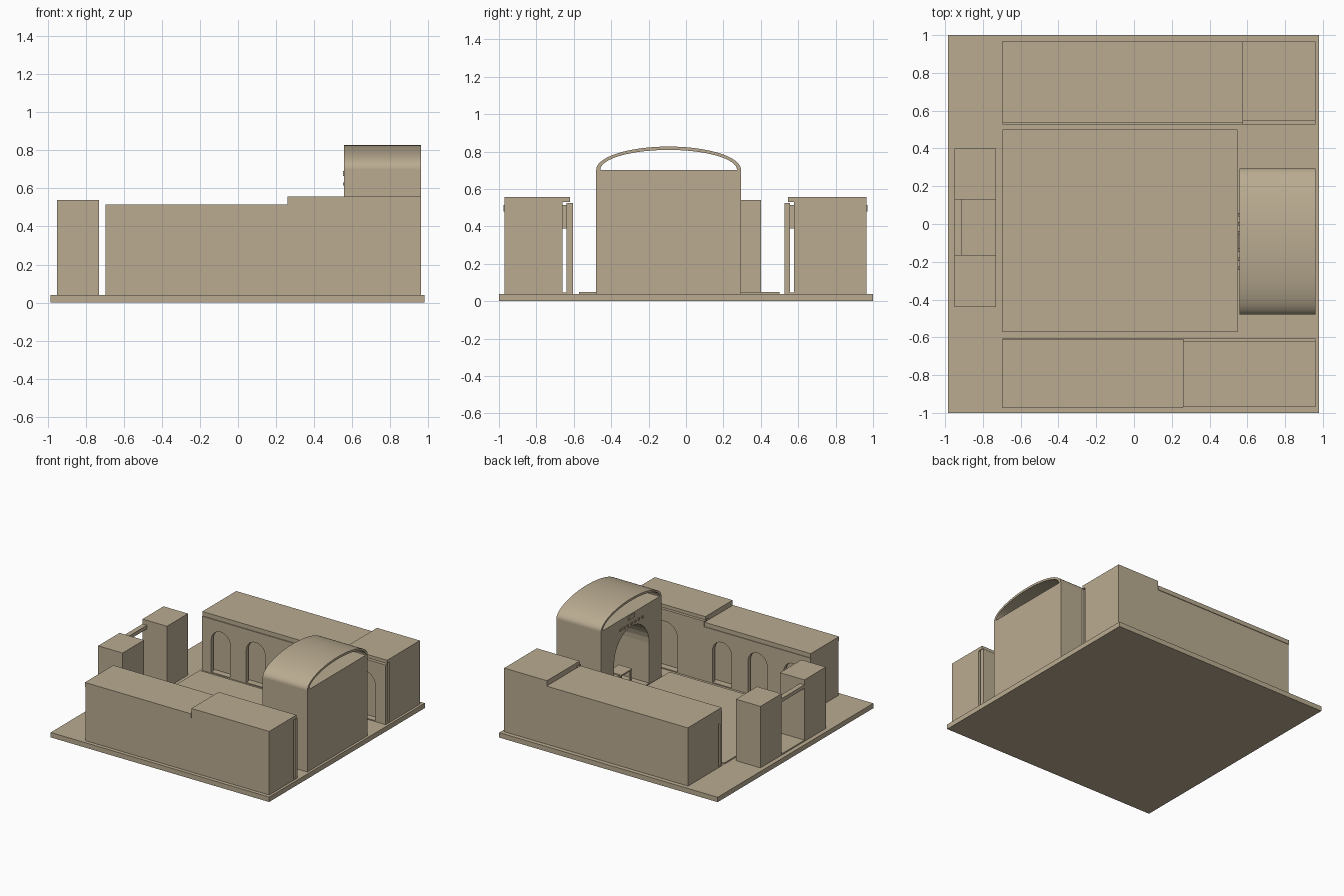
import bpy, bmesh, math

cube = bpy.data.objects.get("Cube")
if cube:
    bpy.data.objects.remove(cube, do_unlink=True)

stone = bpy.data.materials.new("sandstone")
stone.use_nodes = True
COLOUR = (0.49, 0.41, 0.285, 1)
stone.diffuse_color = COLOUR
bsdf = next(n for n in stone.node_tree.nodes if n.type == 'BSDF_PRINCIPLED')
bsdf.inputs["Base Color"].default_value = COLOUR
bsdf.inputs["Roughness"].default_value = 0.9


def prism(name, outline, axis, a, b):
    """Extrude a flat outline from a to b; 'y' takes (x, z), 'x' takes (y, z)."""
    bm = bmesh.new()
    place = (lambda u, v: (u, a, v)) if axis == 'y' else (lambda u, v: (a, u, v))
    face = bm.faces.new([bm.verts.new(place(u, v)) for u, v in outline])
    out = bmesh.ops.extrude_face_region(bm, geom=[face])
    step = (0, b - a, 0) if axis == 'y' else (b - a, 0, 0)
    moved = [g for g in out["geom"] if isinstance(g, bmesh.types.BMVert)]
    bmesh.ops.translate(bm, verts=moved, vec=step)
    bmesh.ops.recalc_face_normals(bm, faces=bm.faces)
    mesh = bpy.data.meshes.new(name)
    bm.to_mesh(mesh)
    bm.free()
    mesh.materials.append(stone)
    obj = bpy.data.objects.new(name, mesh)
    bpy.context.collection.objects.link(obj)
    return obj


def box(name, x, y, z):
    y0, y1 = sorted(y)
    return prism(name, [(x[0], z[0]), (x[1], z[0]), (x[1], z[1]), (x[0], z[1])], 'y', y0, y1)


def arc(centre, spring, rx, rz, n=16):
    """Half ellipse from low side to high side."""
    return [(centre - rx * math.cos(math.pi * i / n), spring + rz * math.sin(math.pi * i / n))
            for i in range(n + 1)]


def arched_wall(name, u0, u1, z0, z1, arches, axis, a, b):
    """Wall with openings; each arch is (centre, half width, crown height)."""
    outline = [(u0, z0)]
    for centre, r, crown in arches:
        outline += [(centre - r, z0)] + arc(centre, crown - r, r, r) + [(centre + r, z0)]
    outline += [(u1, z0), (u1, z1), (u0, z1)]
    return prism(name, outline, axis, a, b)


# Ground and courtyard
box("base", (-0.985, 0.98), (-1, 1), (0, 0.04))
box("courtyard", (-0.695, 0.547), (-0.572, 0.5), (0.03, 0.05))


# Long side wings with arcades facing the courtyard
def wing(name, s, split, arcade, body, low_roof, high_roof, low_arches, high_arch):
    side = lambda pair: (s * pair[0], s * pair[1])
    low, high = (-0.695, split), (split, 0.96)
    box(name + "_low_body", low, side(body), (0.03, 0.48))
    box(name + "_high_body", high, side(body), (0.03, 0.53))
    box(name + "_low_roof", low, side(low_roof), (0.48, 0.515))
    box(name + "_high_roof", high, side(high_roof), (0.53, 0.557))
    box(name + "_lintel", low, side((arcade[1], body[0])), (0.39, 0.48))
    box(name + "_sill", (-0.695, 0.96), side((arcade[0], body[0])), (0.03, 0.048))
    arched_wall(name + "_low_arcade", *low, 0.045, 0.48,
                [(x, 0.085, 0.395) for x in low_arches], 'y', *side(arcade))
    arched_wall(name + "_high_arcade", *high, 0.045, 0.525, [high_arch], 'y', *side(arcade))


wing("front_wing", -1, 0.26, (0.605, 0.638), (0.66, 0.97), (0.61, 0.975), (0.62, 0.97),
     (-0.54, -0.22, 0.1), (0.61, 0.11, 0.43))
wing("back_wing", 1, 0.575, (0.527, 0.555), (0.578, 0.965), (0.535, 0.97), (0.545, 0.965),
     (-0.525, -0.21, 0.105, 0.42), (0.767, 0.1, 0.43))

# Entrance gate
for name, y in (("front_gate_tower", (-0.44, -0.165)), ("back_gate_tower", (0.13, 0.4))):
    box(name, (-0.95, -0.73), y, (0.03, 0.54))
box("gate_lintel", (-0.95, -0.91), (-0.165, 0.13), (0.47, 0.5))
box("gate_threshold", (-0.95, -0.73), (-0.165, 0.13), (0.03, 0.05))

# Vaulted hall with a deep arched niche
MID, HALF = -0.093, 0.387
arched_wall("hall_walls", MID - HALF, MID + HALF, 0.03, 0.703,
            [(MID - 0.005, 0.225, 0.6)], 'x', 0.558, 0.92)
box("hall_back_wall", (0.92, 0.96), (MID - HALF, MID + HALF), (0.03, 0.703))
box("hall_floor", (0.558, 0.92), (MID - 0.25, MID + 0.25), (0.03, 0.05))
vault = prism("hall_vault", arc(MID, 0.703, HALF, 0.124, 48)
              + arc(MID, 0.703, HALF - 0.022, 0.106, 48)[::-1], 'x', 0.558, 0.96)
bpy.ops.object.select_all(action='DESELECT')
vault.select_set(True)
bpy.context.view_layer.objects.active = vault
bpy.ops.object.shade_smooth_by_angle(angle=math.radians(30))

# Small raised ornaments above the niche
for i in range(7):
    y = MID + 0.047 * (i - 3)
    box("ornament", (0.551, 0.558), (y - 0.009, y + 0.009), (0.615, 0.632))
box("ornament_panel", (0.551, 0.558), (MID - 0.04, MID + 0.04), (0.665, 0.692))

# Table inside the niche
box("table_top", (0.68, 0.8), (-0.28, -0.14), (0.14, 0.152))
for x in (0.69, 0.79):
    for y in (-0.27, -0.15):
        box("table_leg", (x - 0.006, x + 0.006), (y - 0.006, y + 0.006), (0.045, 0.14))
